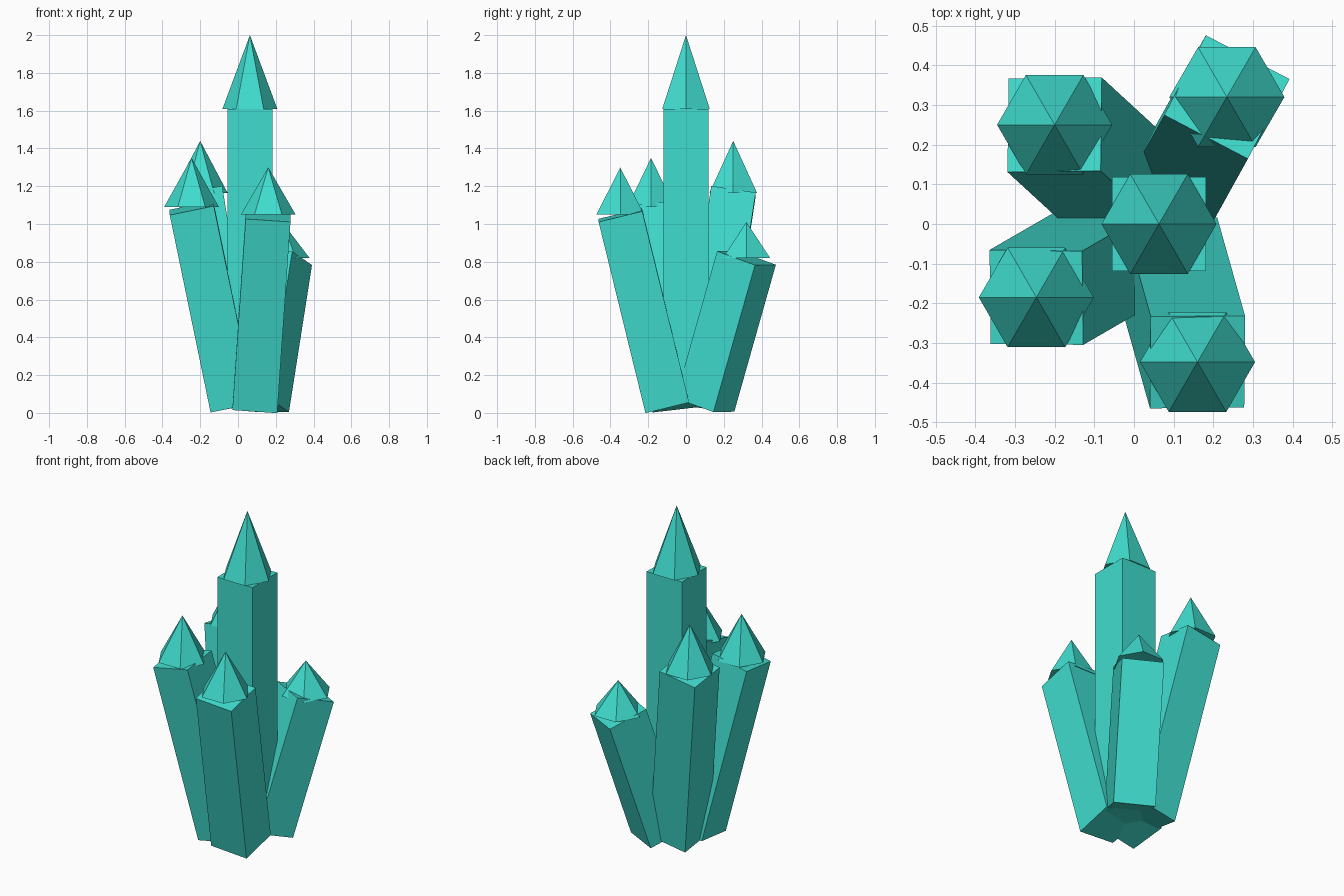
import bpy
import bmesh
from math import radians
from mathutils import Matrix, Vector

cube = bpy.data.objects.get("Cube")
if cube:
    bpy.data.objects.remove(cube, do_unlink=True)

WIDTH = 0.238       # side of each square shaft
TIP_RADIUS = 0.145  # corner radius of each six-sided tip

turquoise = bpy.data.materials.new("turquoise")
turquoise.use_nodes = True
colour = (0.051, 0.72, 0.62, 1.0)
turquoise.diffuse_color = colour
turquoise.node_tree.nodes["Principled BSDF"].inputs["Base Color"].default_value = colour


def add_object(name, bm):
    mesh = bpy.data.meshes.new(name)
    bm.to_mesh(mesh)
    bm.free()
    mesh.materials.append(turquoise)
    obj = bpy.data.objects.new(name, mesh)
    bpy.context.collection.objects.link(obj)
    return obj


def add_shaft(name, bottom, top, yaw):
    """Square prism between two points, leaning without twist."""
    bottom, top = Vector(bottom), Vector(top)
    axis = top - bottom
    lean = Vector((0, 0, 1)).rotation_difference(axis).to_matrix().to_4x4()
    size = Matrix.Diagonal((WIDTH, WIDTH, axis.length, 1))
    turn = Matrix.Rotation(radians(yaw), 4, "Z")
    bm = bmesh.new()
    bmesh.ops.create_cube(bm, size=1, matrix=Matrix.Translation((bottom + top) / 2) @ lean @ turn @ size)
    add_object(name, bm)


def add_tip(name, x, y, base, apex):
    """Upright six-sided pyramid with corners on the x axis."""
    bm = bmesh.new()
    ring = [bm.verts.new(Matrix.Rotation(radians(60 * i), 3, "Z") @ Vector((TIP_RADIUS, 0, 0))
                         + Vector((x, y, base))) for i in range(6)]
    point = bm.verts.new((x, y, apex))
    bm.faces.new(ring[::-1])
    for i in range(6):
        bm.faces.new((ring[i], ring[(i + 1) % 6], point))
    add_object(name, bm)


# name, shaft bottom, shaft top, yaw, tip base height, tip apex height
crystals = [
    ("centre", (0.063, 0, 0.05), (0.063, 0, 1.61), 0, 1.61, 2.0),
    ("back_right", (-0.015, 0.08, 0.045), (-0.2, 0.25, 1.165), 0, 1.165, 1.44),
    ("front_right", (-0.03, -0.06, 0.04), (-0.246, -0.185, 1.085), 0, 1.09, 1.35),
    ("front_left", (0.09, -0.1, 0.035), (0.16, -0.348, 1.047), 0, 1.05, 1.3),
    ("back_left", (0.112, 0.1, 0.042), (0.234, 0.32, 0.82), -27.6, 0.82, 1.01),
]
for name, bottom, top, yaw, base, apex in crystals:
    add_shaft(name + "_crystal_shaft", bottom, top, yaw)
    add_tip(name + "_crystal_tip", top[0], top[1], base, apex)
